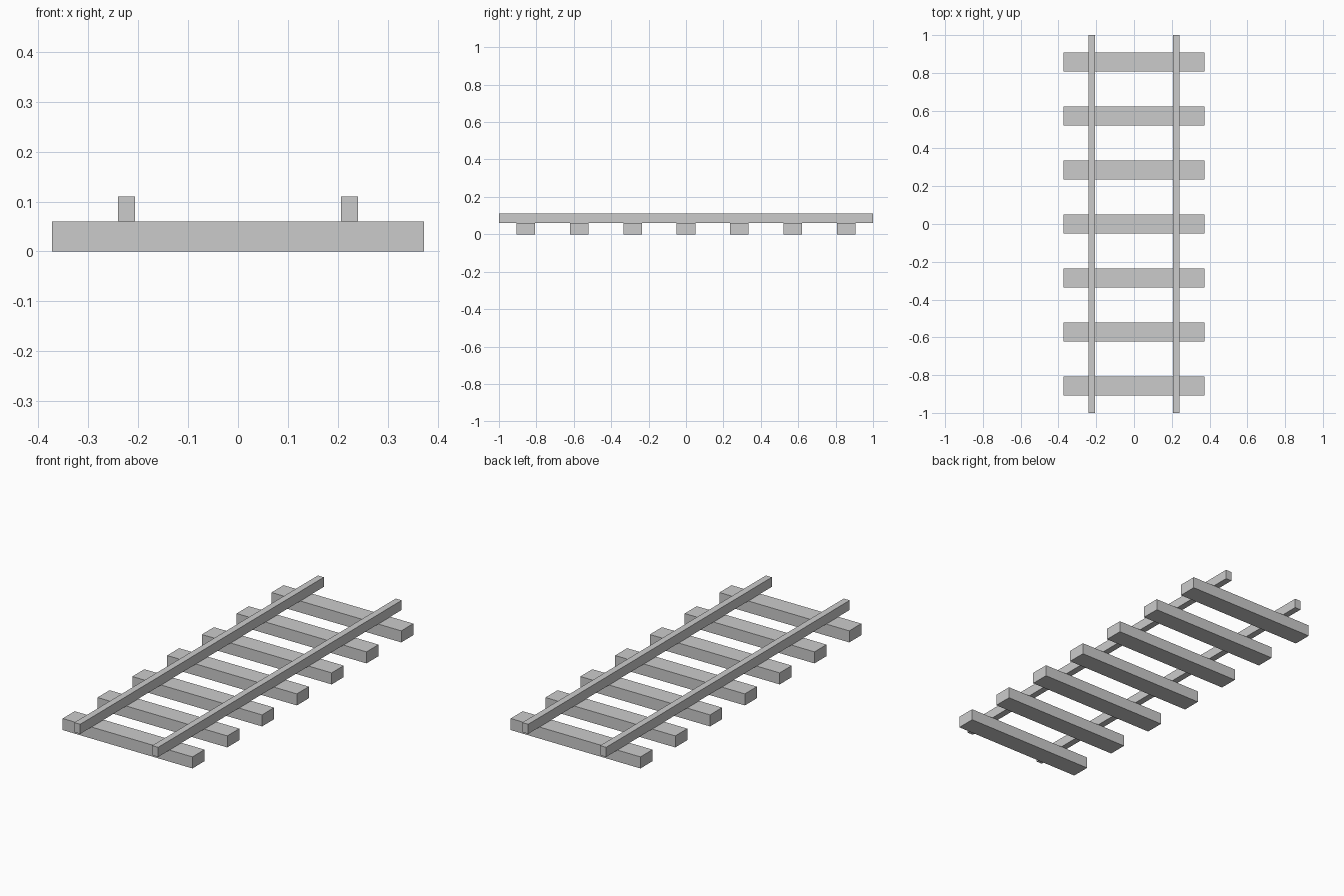
import bpy

if "Cube" in bpy.data.objects:
    bpy.data.objects.remove(bpy.data.objects["Cube"])


def box(name, center, size):
    bpy.ops.mesh.primitive_cube_add(size=1, location=center)
    obj = bpy.context.object
    obj.name = name
    obj.scale = size
    bpy.ops.object.transform_apply(location=False, rotation=False, scale=True)
    return obj


COUNT = 7
PITCH = 2.0 / COUNT
SLEEPER = (0.746, 0.099, 0.06)
RAIL = (0.034, 2.0, 0.05)

# Cross ties, evenly spaced along the track
for i in range(COUNT):
    y = (i - (COUNT - 1) / 2) * PITCH
    box(f"sleeper_{i + 1}", (0, y, SLEEPER[2] / 2), SLEEPER)

# Two rails resting on the ties
for side, x in (("left", -0.224), ("right", 0.224)):
    box(f"{side}_rail", (x, 0, SLEEPER[2] + RAIL[2] / 2), RAIL)
